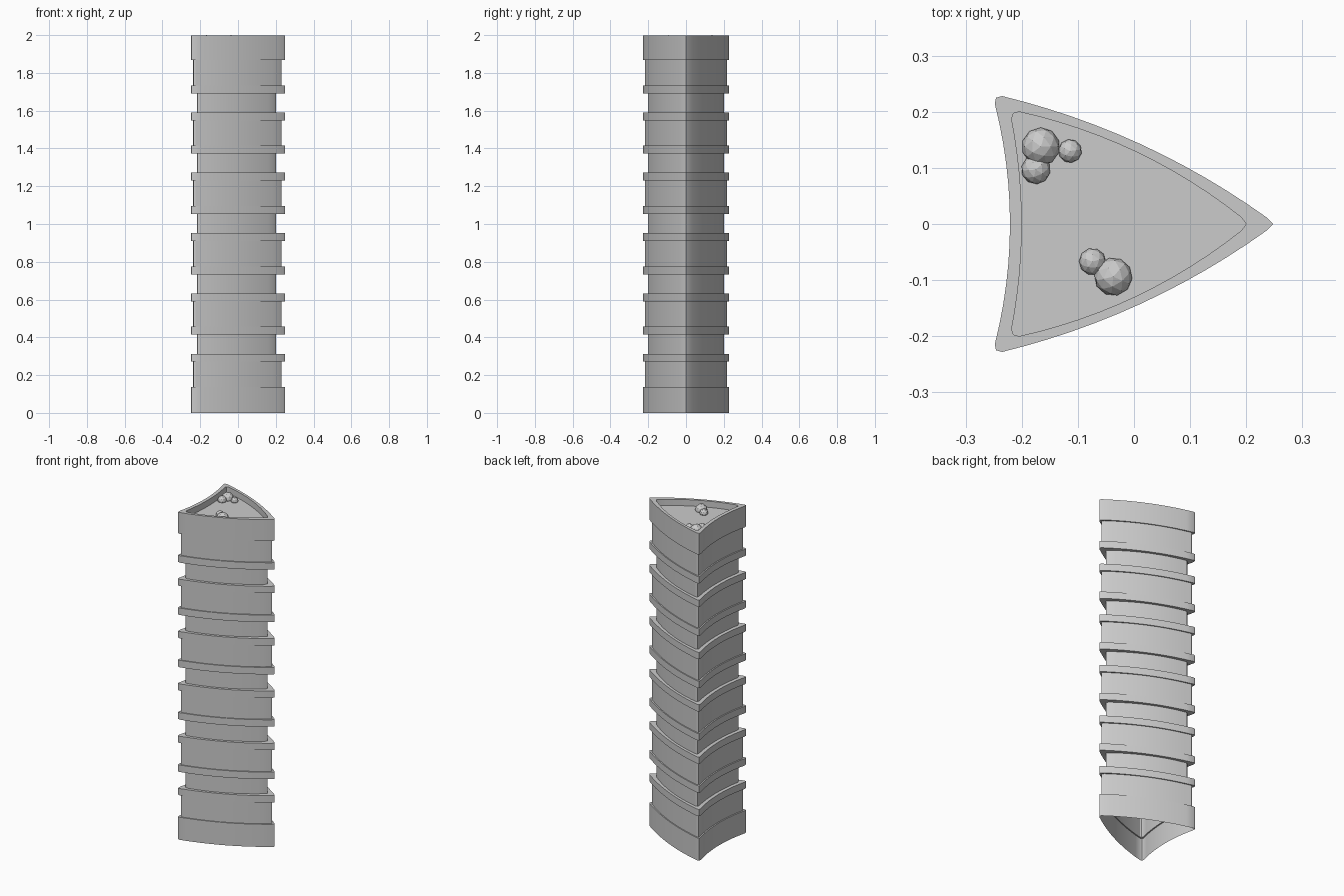
import bpy, bmesh, math

if "Cube" in bpy.data.objects:
    bpy.data.objects.remove(bpy.data.objects["Cube"])

SEG = 12


def curve(a, b, bulge):
    """Points from a to b, bowed outward (to the right of travel) by bulge."""
    dx, dy = b[0] - a[0], b[1] - a[1]
    n = math.hypot(dx, dy)
    pts = []
    for i in range(SEG + 1):
        t = i / SEG
        k = 4 * bulge * t * (1 - t)
        pts.append((a[0] + dx * t + k * dy / n, a[1] + dy * t - k * dx / n))
    return pts


def outline(tip, shoulder, corner_a, corner_b, corner_c, back_bulge):
    """Three-sided plan, symmetric about y = 0, counter-clockwise from the tip."""
    side = curve(shoulder, corner_a, 0.025)
    back = curve(corner_c, (corner_c[0], -corner_c[1]), back_bulge)
    mirrored = [(x, -y) for x, y in reversed(side)]
    return ([(tip, 0)] + side + [corner_b] + back
            + [(corner_b[0], -corner_b[1])] + mirrored)


outer = outline(0.248, (0.236, 0.012), (-0.235, 0.228), (-0.246, 0.225), (-0.248, 0.214), -0.027)
inner = outline(0.200, (0.191, 0.012), (-0.205, 0.200), (-0.215, 0.197), (-0.218, 0.187), -0.018)


def plan(t):
    return [(a[0] + (b[0] - a[0]) * t, a[1] + (b[1] - a[1]) * t)
            for a, b in zip(outer, inner)]


# Vertical profile: (bottom, top, inset amount)
GLASS, RECESS, TOP = 0.36, 1.0, 1.998
bands = [(0, 0.138, 0)]
for i in range(6):
    z = i * 0.3195
    start = 0.138 if i == 0 else z + 0.137
    if i < 5:
        bands += [(start, z + 0.271, GLASS), (z + 0.271, z + 0.313, 0),
                  (z + 0.313, z + 0.414, RECESS), (z + 0.414, z + 0.4565, 0)]
    else:
        bands += [(start, 1.868, GLASS), (1.868, TOP, 0)]
rings = [(z, t) for lo, hi, t in bands for z in (lo, hi)]
rings += [(TOP, 1.0), (1.96, 1.0)]   # parapet top and roof well


# Tower skin, open underneath
bm = bmesh.new()
prev = None
for z, t in rings:
    ring = [bm.verts.new((x, y, z)) for x, y in plan(t)]
    if prev:
        n = len(ring)
        for i in range(n):
            j = (i + 1) % n
            bm.faces.new((prev[i], prev[j], ring[j], ring[i]))
    prev = ring
bm.faces.new(prev)                   # roof deck
mesh = bpy.data.meshes.new("tower")
bm.to_mesh(mesh)
bm.free()
tower = bpy.data.objects.new("tower", mesh)
bpy.context.collection.objects.link(tower)
bpy.context.view_layer.objects.active = tower
tower.select_set(True)
bpy.ops.object.shade_smooth_by_angle(angle=math.radians(30))

# Faceted roof shrubs
shrubs = [(-0.166, 0.138, 0.034), (-0.175, 0.097, 0.026), (-0.114, 0.130, 0.021),
          (-0.037, -0.094, 0.034), (-0.074, -0.067, 0.024)]
for k, (x, y, r) in enumerate(shrubs):
    bpy.ops.mesh.primitive_ico_sphere_add(subdivisions=2, radius=r, location=(x, y, 1.966),
                                          rotation=(0.0, 0.0, k * 0.7))
    bpy.context.object.name = f"roof_shrub_{k + 1}"
